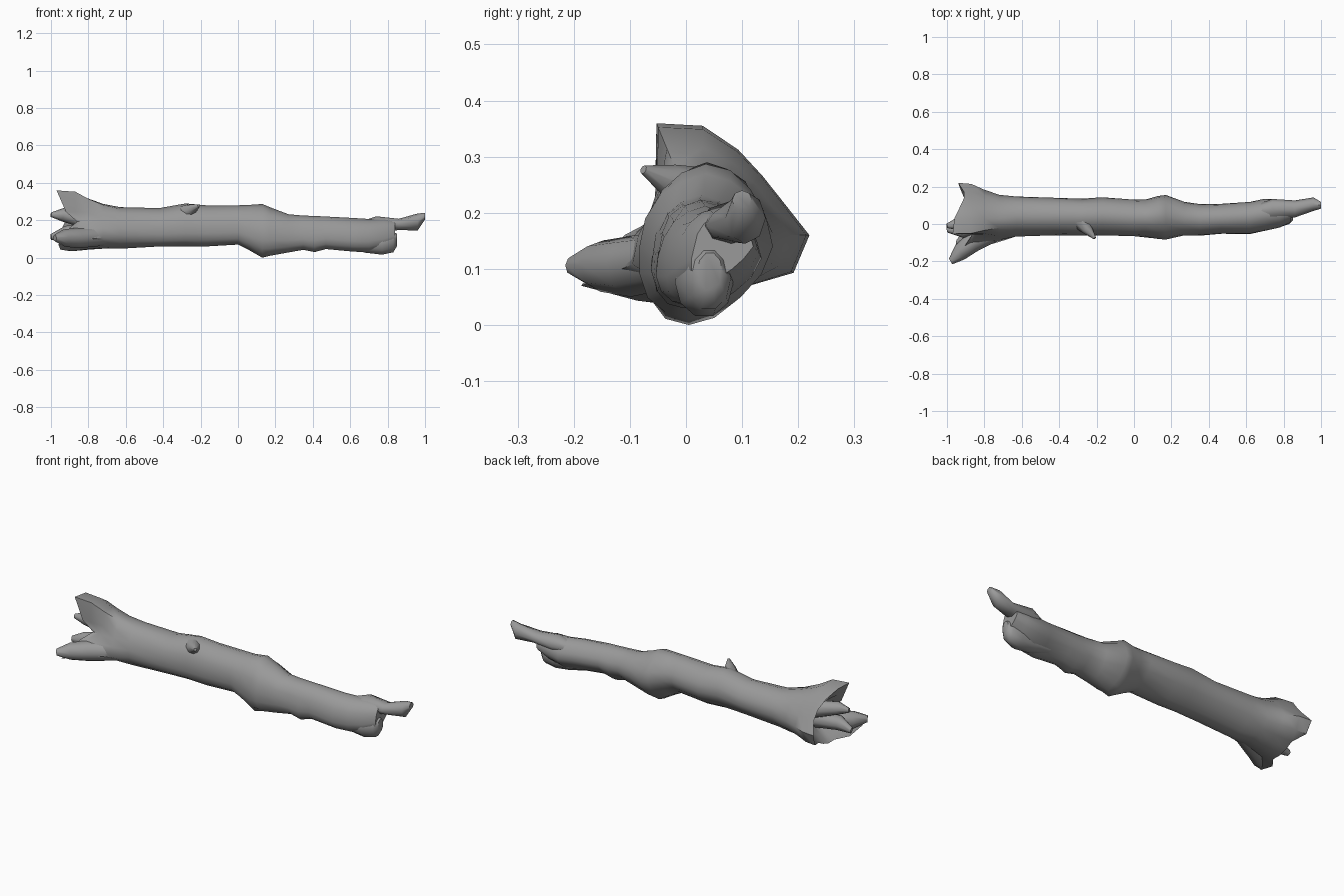
import bpy, bmesh, random
from math import sin, cos, pi, radians
from mathutils import Vector

if "Cube" in bpy.data.objects:
    bpy.data.objects.remove(bpy.data.objects["Cube"])

random.seed(4)
N = 16
bark = bpy.data.materials.new("bark")
bark.diffuse_color = (.32, .32, .32, 1)
bark.use_nodes = True
bark.node_tree.nodes["Principled BSDF"].inputs["Base Color"].default_value = bark.diffuse_color


def loft(name, rings):
    """Skin a list of equal-length point rings, cap both ends, smooth by angle."""
    bm = bmesh.new()
    loops = [[bm.verts.new(p) for p in r] for r in rings]
    for a, b in zip(loops, loops[1:]):
        n = len(a)
        for i in range(n):
            bm.faces.new((a[i], a[(i + 1) % n], b[(i + 1) % n], b[i]))
    bm.faces.new(loops[-1])
    bm.faces.new(loops[0][::-1])
    bmesh.ops.recalc_face_normals(bm, faces=bm.faces)
    me = bpy.data.meshes.new(name)
    bm.to_mesh(me)
    bm.free()
    me.materials.append(bark)
    ob = bpy.data.objects.new(name, me)
    bpy.context.collection.objects.link(ob)
    bpy.ops.object.select_all(action='DESELECT')
    ob.select_set(True)
    bpy.context.view_layer.objects.active = ob
    bpy.ops.object.shade_smooth_by_angle(angle=radians(50))
    return ob


def oval(x, y0, y1, z0, z1, n=N, jit=0.0, skew=0.0):
    """Ring in the yz plane filling the given extents; skew drags its underside to -y."""
    cy, cz, ry, rz = (y0 + y1) / 2, (z0 + z1) / 2, (y1 - y0) / 2, (z1 - z0) / 2
    out = []
    for i in range(n):
        a = 2 * pi * i / n
        k = 1 if i % (n // 4) == 0 else 1 - random.random() * jit
        out.append((x, cy + ry * k * cos(a) + skew * min(0, sin(a)), cz + rz * k * sin(a)))
    return out


def shard(name, path, n=8):
    """Tapered splinter along (x, y, z, radius) points."""
    d = (Vector(path[-1][:3]) - Vector(path[0][:3])).normalized()
    u = d.orthogonal().normalized()
    v = d.cross(u)
    rings = [[Vector((x, y, z)) + r * (u * cos(2 * pi * i / n) + v * sin(2 * pi * i / n))
              for i in range(n)] for x, y, z, r in path]
    return loft(name, rings)


# Root flare: radius and x position of the torn rim, around the ring from +y
flare_r = [.19, .155, .15, .165, .195, .216, .12, .085, .14, .235, .165, .135, .125, .12, .125, .175]
rim_x = [-.94, -.91, -.91, -.93, -.96, -.97, -.92, -.86, -.90, -.96, -.95, -.90, -.90, -.90, -.90, -.93]
CY, CZ = .03, .16


def flare(x_fn, amount, scale=1.0, front=1.0):
    out = []
    for i in range(N):
        a = 2 * pi * i / N
        k = amount * (front if 8 <= i <= 10 else 1)
        r = (.108 + (flare_r[i] - .108) * k) * scale
        out.append((x_fn(i), CY + r * cos(a), CZ + r * sin(a)))
    return out


# Trunk sections: x, y range, z range
sections = [
    (-.63, -.067, .147, .048, .27), (-.42, -.06, .14, .06, .265),
    (-.28, -.06, .135, .06, .29), (-.17, -.06, .143, .06, .28),
    (0, -.065, .13, .07, .28), (.06, -.068, .13, .04, .282),
    (.13, -.08, .15, 0, .287), (.17, -.083, .155, .01, .27),
    (.27, -.06, .118, .028, .232), (.35, -.058, .107, .042, .225),
    (.41, -.055, .107, .03, .223), (.47, -.05, .108, .046, .22),
    (.62, -.05, .118, .032, .212), (.70, -.035, .135, .03, .207),
    (.78, -.015, .13, .05, .208), (.84, .015, .12, .08, .2),
]
rings = [
    flare(lambda i: -.80 - .02 * cos(i), .1, .5),            # hollow floor
    flare(lambda i: rim_x[i] + .05, .8, .72),
    flare(lambda i: rim_x[i], 1.0),                          # torn rim
    flare(lambda i: max(rim_x[i] + .03, -.87), .93, front=.65),
    flare(lambda i: -.80, .55, front=.75),
    flare(lambda i: -.72, .22),
]
rings += [oval(*s, jit=.05, skew=.03) for s in sections]
loft("trunk", rings)

# Long splinter at the thin end
loft("end_splinter", [
    oval(.66, .03, .105, .13, .195, 8), oval(.74, .025, .134, .13, .221, 8),
    oval(.86, .035, .126, .148, .208, 8), oval(.96, .07, .142, .145, .236, 8),
    oval(1.0, .082, .118, .205, .24, 8)])

# Broken lower lump at the thin end
loft("end_lump", [
    oval(.58, .0, .07, .05, .1, 10), oval(.68, -.015, .08, .024, .13, 10),
    oval(.77, -.02, .085, .013, .14, 10), oval(.83, .0, .08, .026, .14, 10),
    oval(.85, .02, .065, .06, .13, 10)])

# Snapped branch stub on the upper front
shard("branch_stub", [(-.30, .035, .225, .058), (-.25, -.03, .258, .03), (-.21, -.076, .277, .008)])

# Torn root tips and splinters at the wide end
shard("front_root", [(-.66, .0, .12, .05), (-.86, -.095, .105, .055), (-.93, -.15, .105, .046),
                     (-.98, -.2, .105, .018)])
shard("root_splinter", [(-.76, .02, .14, .05), (-.92, -.035, .13, .04), (-1.0, -.03, .11, .016)])
shard("upper_splinter", [(-.80, .03, .20, .05), (-.94, .0, .23, .035), (-1.0, -.01, .23, .012)])
